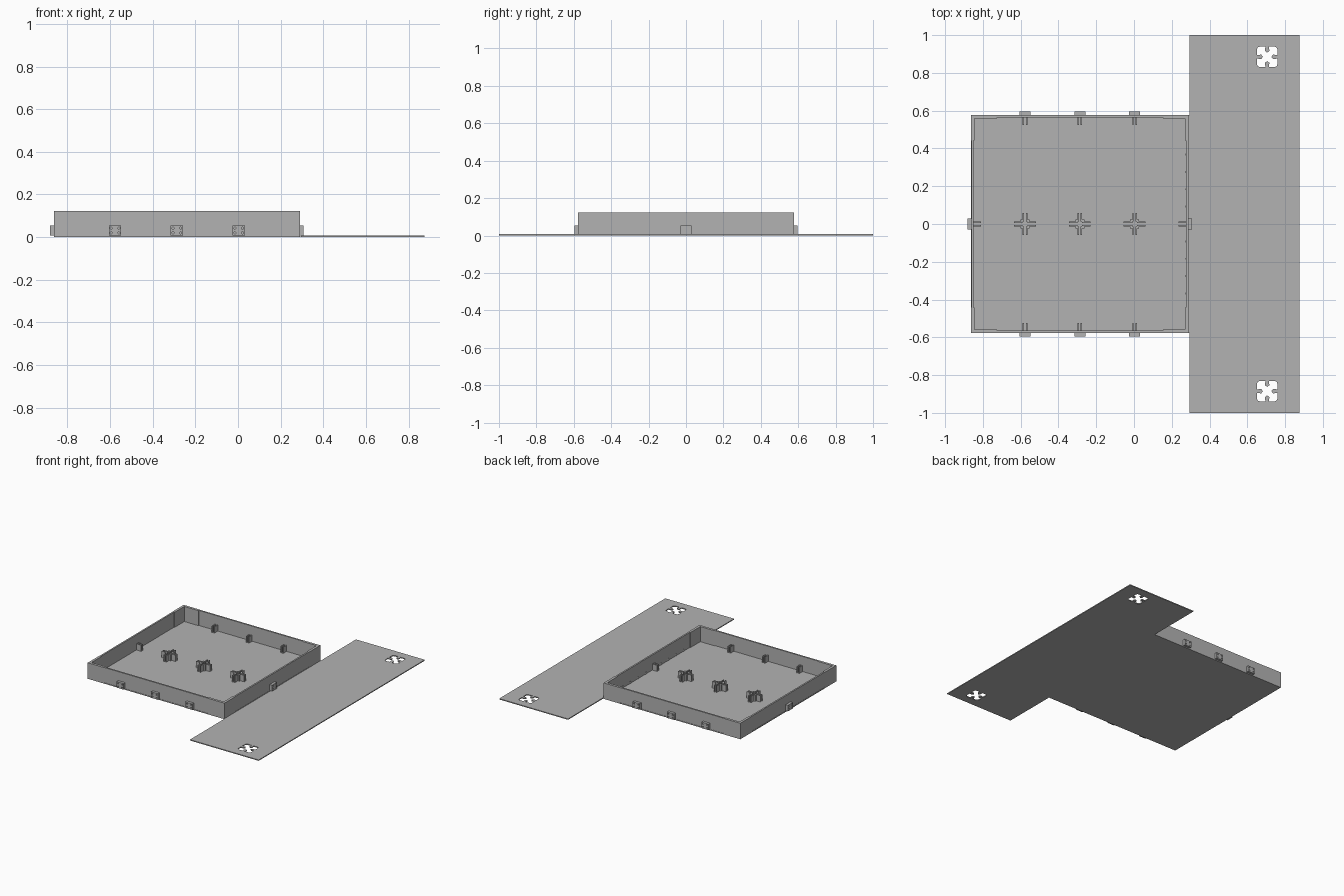
import bpy, bmesh, math
from mathutils import Matrix, Vector

cube = bpy.data.objects.get("Cube")
if cube:
    bpy.data.objects.remove(cube, do_unlink=True)

grey = bpy.data.materials.new("plain grey")
grey.use_nodes = True
colour = (0.45, 0.45, 0.45, 1)
grey.diffuse_color = colour
grey.node_tree.nodes["Principled BSDF"].inputs["Base Color"].default_value = colour

X0, X1, Y = -0.863, 0.29, 0.578      # tray outline
TOP, FLOOR = 0.122, 0.007
CX = (X0 + X1) / 2
STATIONS = (-0.577, -0.287, 0.003)   # clip positions along x


def finish(name, bm):
    bmesh.ops.recalc_face_normals(bm, faces=bm.faces)
    mesh = bpy.data.meshes.new(name)
    bm.to_mesh(mesh)
    bm.free()
    mesh.materials.append(grey)
    ob = bpy.data.objects.new(name, mesh)
    bpy.context.collection.objects.link(ob)
    return ob


def add_box(bm, x0, x1, y0, y1, z0, z1, frame=Matrix()):
    size = Matrix.Diagonal((x1 - x0, y1 - y0, z1 - z0, 1))
    mid = Matrix.Translation(((x0 + x1) / 2, (y0 + y1) / 2, (z0 + z1) / 2))
    bmesh.ops.create_cube(bm, size=1, matrix=frame @ mid @ size)


def add_prism(bm, points, z0, z1):
    face = bm.faces.new([bm.verts.new((x, y, z0)) for x, y in points])
    new = bmesh.ops.extrude_face_region(bm, geom=[face])["geom"]
    verts = [v for v in new if isinstance(v, bmesh.types.BMVert)]
    bmesh.ops.translate(bm, verts=verts, vec=(0, 0, z1 - z0))


def cut(ob, cutter):
    cutter.hide_render = True
    mod = ob.modifiers.new("cut", "BOOLEAN")
    mod.object, mod.operation, mod.solver = cutter, "DIFFERENCE", "EXACT"
    bpy.context.view_layer.objects.active = ob
    bpy.ops.object.modifier_apply(modifier=mod.name)
    bpy.data.objects.remove(cutter, do_unlink=True)


# Tray floor
bm = bmesh.new()
add_box(bm, X0, X1, -Y, Y, 0, FLOOR)
finish("tray_floor", bm)

# Thick L-shaped corner posts
bm = bmesh.new()
T, LX, LY = 0.019, 0.137, 0.135
for sx in (-1, 1):
    for sy in (-1, 1):
        ell = [(0, 0), (LX, 0), (LX, T), (T, T), (T, LY), (0, LY)]
        ox = X0 if sx < 0 else X1
        add_prism(bm, [(ox - sx * x, sy * (Y - y)) for x, y in ell], FLOOR, TOP)
finish("corner_walls", bm)

# Thinner wall panels, set back slightly between the corners
bm = bmesh.new()
IN, OUT = 0.014, 0.002
for s in (-1, 1):
    ys = sorted((s * (Y - IN), s * (Y - OUT)))
    add_box(bm, X0 + LX, X1 - LX, *ys, FLOOR, TOP)
    ox = X0 if s < 0 else X1
    xs = sorted((ox - s * IN, ox - s * OUT))
    add_box(bm, *xs, -Y + LY, Y - LY, FLOOR, TOP)
finish("wall_panels", bm)

# Hinge strip and its row of small beads
bm = bmesh.new()
add_box(bm, X1 - 0.004, 0.298, -Y, Y, 0, 0.004)
finish("hinge_strip", bm)
bm = bmesh.new()
for i in range(-5, 6):
    if i:
        place = Matrix.Translation((X1 - 0.011, i * 0.092, 0.014))
        bmesh.ops.create_cone(bm, cap_ends=True, segments=12, radius1=0.008, radius2=0.008,
                              depth=0.016, matrix=place @ Matrix.Diagonal((0.7, 1.6, 1, 1)))
finish("hinge_beads", bm)

# Wall clips: outer block with four dimples, and a pair of inner fins
frames = [Matrix.Translation((x, s * Y, 0)) @ Matrix.Rotation(0 if s < 0 else math.pi, 4, "Z")
          for x in STATIONS for s in (-1, 1)]
frames += [Matrix.Translation((X0, 0, 0)) @ Matrix.Rotation(-math.pi / 2, 4, "Z"),
           Matrix.Translation((X1, 0, 0)) @ Matrix.Rotation(math.pi / 2, 4, "Z")]
outer, inner, holes = bmesh.new(), bmesh.new(), bmesh.new()
for f in frames:
    add_box(outer, -0.029, 0.029, -0.018, 0.01, 0.008, 0.054, f)
    for s in (-1, 1):
        fin = sorted((s * 0.005, s * 0.012))
        add_box(inner, *fin, 0.01, 0.054, FLOOR, 0.054, f)
        for z in (0.02, 0.042):
            spot = Matrix.Translation((s * 0.018, -0.018, z)) @ Matrix.Rotation(math.pi / 2, 4, "X")
            bmesh.ops.create_cone(holes, cap_ends=True, segments=12, radius1=0.005,
                                  radius2=0.005, depth=0.016, matrix=f @ spot)
blocks = finish("outer_clips", outer)
cut(blocks, finish("dimple_cutter", holes))
finish("inner_fins", inner)

# Cross-shaped stands on the tray floor
bm = bmesh.new()
for x in STATIONS:
    for k in range(4):
        f = Matrix.Translation((x, 0, 0)) @ Matrix.Rotation(k * math.pi / 2, 4, "Z")
        for s in (-1, 1):
            fin = sorted((s * 0.005, s * 0.012))
            add_box(bm, 0.012, 0.058, *fin, FLOOR, 0.056, f)
        add_box(bm, 0.010, 0.024, 0.010, 0.024, FLOOR, 0.056, f)
finish("cross_stands", bm)

# Lid flap with two rounded openings, each with four inward tabs
bm = bmesh.new()
add_box(bm, 0.295, 0.875, -1, 1, 0, FLOOR)
flap = finish("lid_flap", bm)
H, R = 0.054, 0.016
side = [(H, -0.009), (0.032, -0.012), (0.022, 0), (0.032, 0.012), (H, 0.009)]
side += [(H - R + R * math.cos(a), H - R + R * math.sin(a))
         for a in (i * math.pi / 10 for i in range(6))]
outline = [Matrix.Rotation(k * math.pi / 2, 2) @ Vector(p) for k in range(4) for p in side]
bm = bmesh.new()
for y in (-0.885, 0.885):
    add_prism(bm, [(p.x + 0.705, p.y + y) for p in outline], -0.02, 0.03)
cut(flap, finish("opening_cutter", bm))
